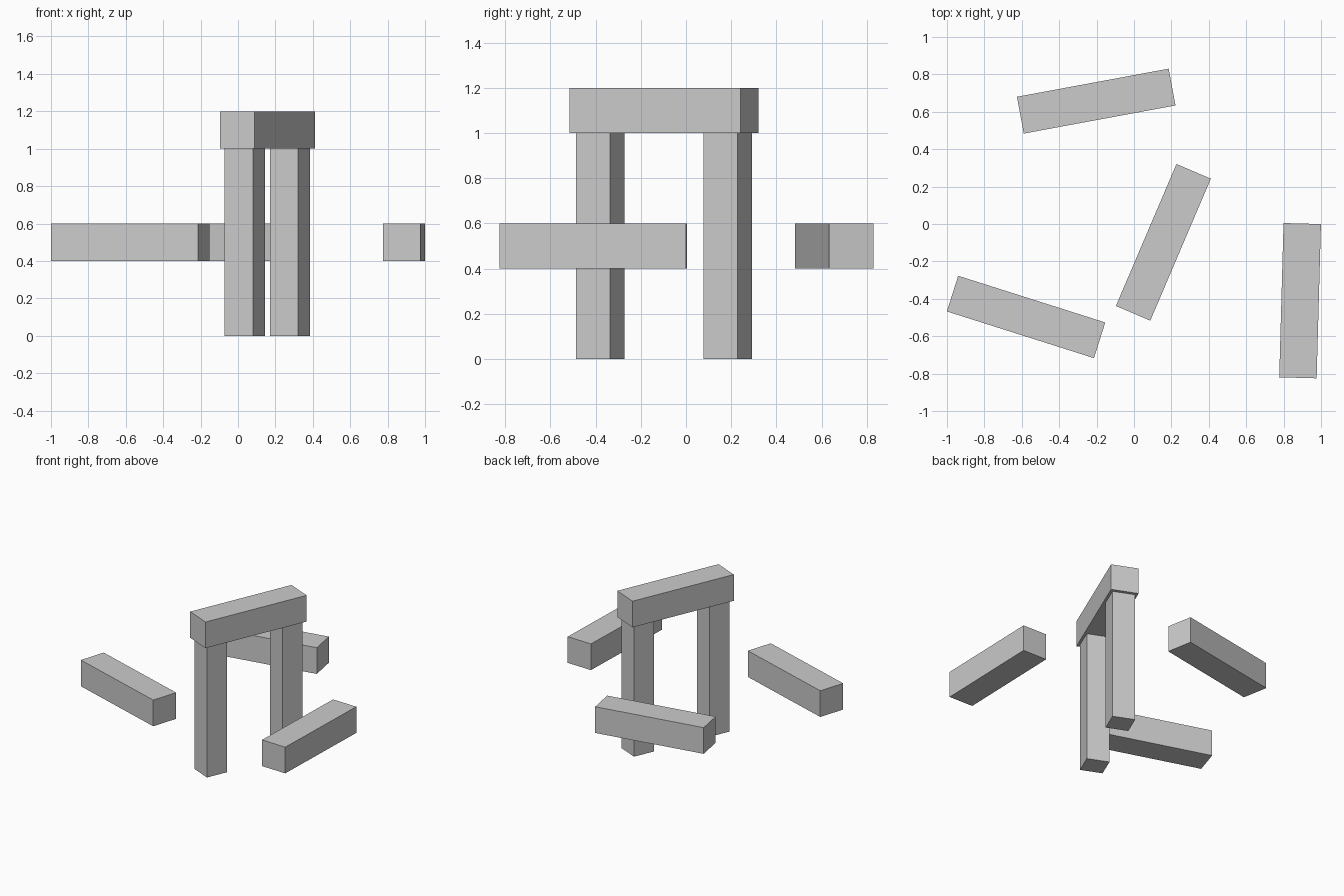
import bpy
from math import radians, cos, sin

if "Cube" in bpy.data.objects:
    bpy.data.objects.remove(bpy.data.objects["Cube"])

LENGTH, WIDTH = 0.825, 0.2      # beam size
LEG, LEG_HEIGHT = 0.164, 1.0    # leg thickness and height
ARCH_X, ARCH_Y, ARCH_ANGLE = 0.157, -0.098, radians(66.9)


def block(name, size, location, angle):
    """Box with its size baked in, turned about z."""
    bpy.ops.mesh.primitive_cube_add(size=1, location=location)
    ob = bpy.context.object
    ob.name = name
    ob.scale = size
    bpy.ops.object.transform_apply(location=False, rotation=False, scale=True)
    ob.rotation_euler.z = angle
    return ob


# Arch: lintel on two square legs
block("lintel", (LENGTH, WIDTH, 0.2),
      (ARCH_X, ARCH_Y, LEG_HEIGHT + 0.1), ARCH_ANGLE)
for name, side in (("front_leg", -1), ("back_leg", 1)):
    offset = side * 0.307
    block(name, (LEG, LEG, LEG_HEIGHT),
          (ARCH_X + offset * cos(ARCH_ANGLE),
           ARCH_Y + offset * sin(ARCH_ANGLE), LEG_HEIGHT / 2), ARCH_ANGLE)

# Floating beams around the arch
for name, x, y, degrees in (("back_beam", -0.202, 0.657, 10.5),
                            ("left_beam", -0.577, -0.497, -17.6),
                            ("right_beam", 0.888, -0.41, 88.4)):
    block(name, (LENGTH, WIDTH, 0.2), (x, y, 0.5), radians(degrees))
